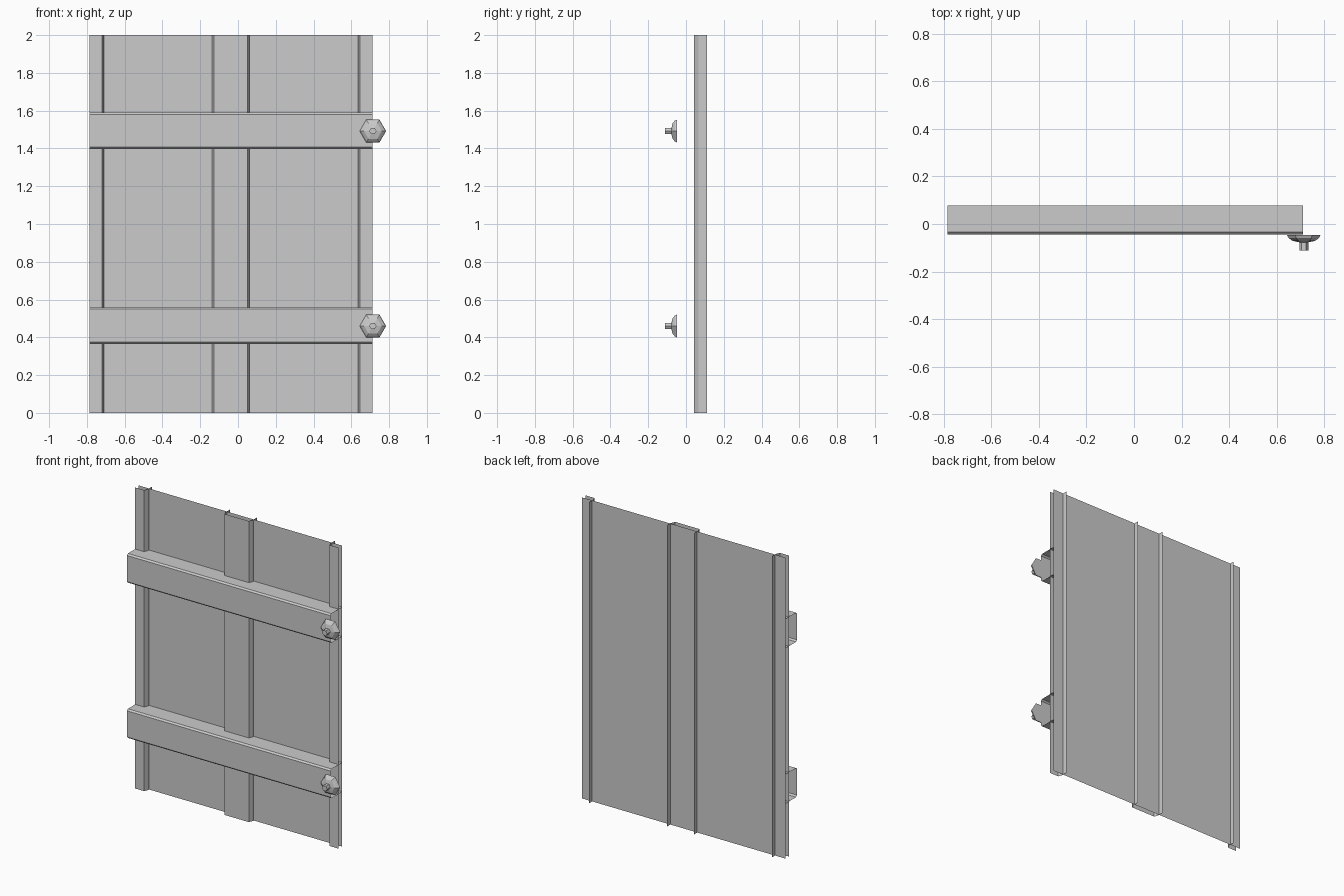
import bpy, bmesh, math
from mathutils import Vector

if "Cube" in bpy.data.objects:
    bpy.data.objects.remove(bpy.data.objects["Cube"])

L, R = -0.785, 0.711      # panel side edges
SHEET_Y = 0.078

def sweep(name, profile, offset):
    """Extrude an open profile of points along an offset as a thin shell."""
    bm = bmesh.new()
    off = Vector(offset)
    a = [bm.verts.new(p) for p in profile]
    b = [bm.verts.new(Vector(p) + off) for p in profile]
    for i in range(len(a) - 1):
        bm.faces.new((a[i], a[i + 1], b[i + 1], b[i]))
    return finish(name, bm)

def finish(name, bm):
    me = bpy.data.meshes.new(name)
    bm.to_mesh(me)
    bm.free()
    ob = bpy.data.objects.new(name, me)
    bpy.context.collection.objects.link(ob)
    return ob

def upright(name, pts):
    return sweep(name, [(x, y, 0) for x, y in pts], (0, 0, 2))

# Flat backing sheet
upright("panel_sheet", [(L, SHEET_Y), (R, SHEET_Y)])

# Folded vertical ribs: raised front plate, chamfer, leg through the sheet
F, C, B = 0.042, 0.066, 0.111
upright("left_rib", [(L, F), (-0.72, F), (-0.709, C), (-0.709, B)])
upright("centre_rib", [(-0.137, B), (-0.137, C), (-0.127, F),
                       (0.05, F), (0.061, C), (0.061, B)])
upright("right_rib", [(0.635, B), (0.635, C), (0.645, F), (R, F)])

# Hexagonal domed bolt head with a short stub, pointing forward
def bolt(name, x, z, n=6):
    rings = [(0.070, -0.047), (0.064, -0.059), (0.047, -0.071),
             (0.019, -0.077), (0.019, -0.111)]
    bm = bmesh.new()
    loops = []
    for r, y in rings:
        loops.append([bm.verts.new((x + r * math.cos(math.tau * i / n), y,
                                    z + r * math.sin(math.tau * i / n)))
                      for i in range(n)])
    for a, b in zip(loops, loops[1:]):
        for i in range(n):
            j = (i + 1) % n
            bm.faces.new((a[i], a[j], b[j], b[i]))
    bm.faces.new(loops[0])
    bm.faces.new(loops[-1])
    bmesh.ops.recalc_face_normals(bm, faces=bm.faces)
    return finish(name, bm)

# Horizontal channel beams, open at back and ends, each with its bolt
for label, z in (("lower", 0.462), ("upper", 1.494)):
    h, c = 0.097, 0.010
    pts = [(SHEET_Y, z - h), (-0.034, z - h), (-0.044, z - h + c),
           (-0.044, z + h - c), (-0.034, z + h), (SHEET_Y, z + h)]
    sweep(label + "_beam", [(L, y, zz) for y, zz in pts], (R - L, 0, 0))
    bolt(label + "_bolt", 0.714, z - 0.002)
